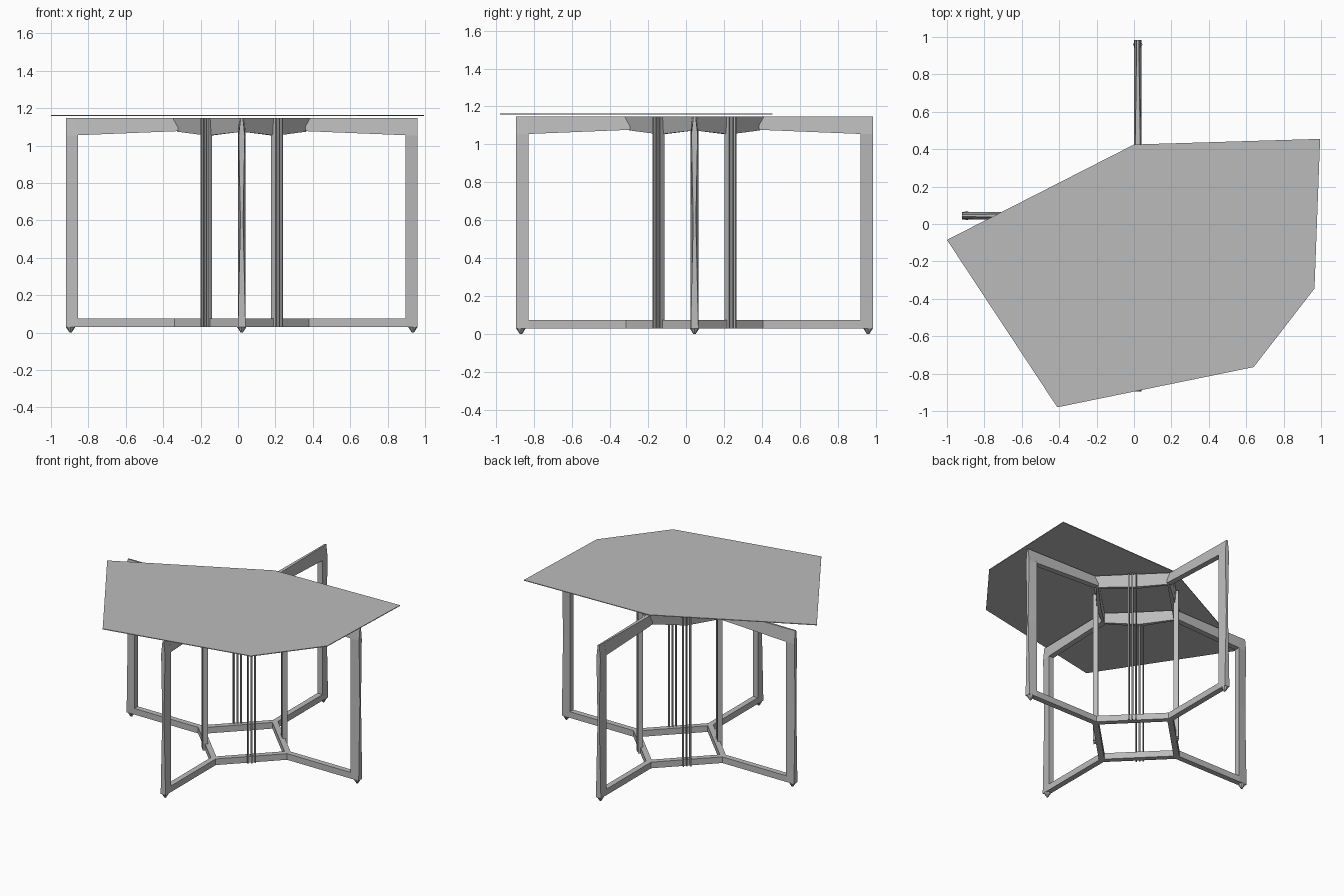
import bpy, bmesh
from math import pi
from mathutils import Matrix, Vector

cube = bpy.data.objects.get("Cube")
if cube:
    bpy.data.objects.remove(cube)

grey = bpy.data.materials.new("mid grey")
grey.use_nodes = True
grey.diffuse_color = (0.5, 0.5, 0.5, 1)
grey.node_tree.nodes["Principled BSDF"].inputs["Base Color"].default_value = grey.diffuse_color

CENTRE = Vector((0.02, 0.045, 0))
FLOOR, TOP, R = 0.03, 1.147, 0.94      # frame bottom, frame top, leg reach


def finish(bm, name, spin=None):
    """Turn a bmesh into an object, optionally spun by quarter turns about the frame centre."""
    if spin is not None:
        bm.transform(Matrix.Translation(CENTRE) @ Matrix.Rotation(spin * pi / 2, 4, 'Z'))
    bmesh.ops.recalc_face_normals(bm, faces=bm.faces[:])
    mesh = bpy.data.meshes.new(name)
    bm.to_mesh(mesh)
    bm.free()
    mesh.materials.append(grey)
    obj = bpy.data.objects.new(name, mesh)
    bpy.context.collection.objects.link(obj)


def loft(name, sections, spin):
    """Skin a row of four-sided sections and cap both ends."""
    bm = bmesh.new()
    rings = [[bm.verts.new(p) for p in s] for s in sections]
    for a, b in zip(rings, rings[1:]):
        for i in range(4):
            j = (i + 1) % 4
            bm.faces.new((a[i], a[j], b[j], b[i]))
    bm.faces.new(rings[0])
    bm.faces.new(rings[-1])
    finish(bm, name, spin)


def leg_section(z, inner, outer):
    return [(R - 0.065, -inner, z), (R, -outer, z), (R, outer, z), (R - 0.065, inner, z)]


def beam_section(r, low, high, bottom, top):
    return [(r, -bottom, low), (r, bottom, low), (r, top, high), (r, -top, high)]


def ring_section(outer_low, inner, low, outer_high, high, mid=False):
    """Section of a ring bar at a corner, or halfway along the side."""
    def place(r, z):
        return (r / 2, r / 2, z) if mid else (r, 0, z)
    return [place(outer_low, low), place(inner, low), place(inner, high), place(outer_high, high)]


def swap(section):
    return [(y, x, z) for x, y, z in section]


for k, side in enumerate(("left", "back", "right", "front")):
    # Leg with a ridged outer edge
    loft(side + "_leg", [leg_section(FLOOR, 0.02, 0.02), leg_section(0.6, 0.02, 0.007),
                         leg_section(1.055, 0.02, 0.016), leg_section(TOP, 0.006, 0.006)], k)
    # Radial beams from the central rings to the leg
    loft(side + "_upper_beam", [beam_section(0.34, 1.077, TOP, 0.02, 0.014),
                                beam_section(R - 0.06, 1.055, TOP, 0.02, 0.006)], k)
    loft(side + "_lower_beam", [beam_section(0.345, FLOOR, 0.075, 0.02, 0.02),
                                beam_section(R - 0.06, FLOOR, 0.075, 0.02, 0.02)], k)

    # One side of each central ring
    corner = ring_section(0.345, 0.325, 1.074, 0.38, TOP)
    middle = ring_section(0.37, 0.33, 1.053, 0.38, TOP, mid=True)
    loft(side + "_upper_ring_bar", [corner, middle, swap(corner)], k)
    corner = ring_section(0.38, 0.325, FLOOR, 0.38, 0.075)
    loft(side + "_lower_ring_bar", [corner, swap(corner)], k)

    # Three thin upright slats on the ring side
    bm = bmesh.new()
    for n in (-1, 0, 1):
        m = (Matrix.Rotation(pi / 4, 4, 'Z')
             @ Matrix.Translation((0.268, n * 0.024, (FLOOR + TOP) / 2))
             @ Matrix.Diagonal((0.034, 0.008, TOP - FLOOR, 1)))
        bmesh.ops.create_cube(bm, size=1, matrix=m)
    finish(bm, side + "_slats", k)

    # Pointed foot
    bm = bmesh.new()
    bmesh.ops.create_cone(bm, cap_ends=True, segments=8, radius1=0.006, radius2=0.025, depth=FLOOR,
                          matrix=Matrix.Translation((R - 0.025, 0, FLOOR / 2)))
    finish(bm, side + "_foot", k)

# Irregular six-sided tabletop
outline = [(-1, -0.085), (-0.41, -0.98), (0.64, -0.765), (0.965, -0.345), (0.995, 0.455), (0, 0.425)]
bm = bmesh.new()
face = bm.faces.new([bm.verts.new((x, y, 1.157)) for x, y in outline])
top = bmesh.ops.extrude_face_region(bm, geom=[face])["geom"]
bmesh.ops.translate(bm, vec=(0, 0, 0.005), verts=[v for v in top if isinstance(v, bmesh.types.BMVert)])
finish(bm, "tabletop")
